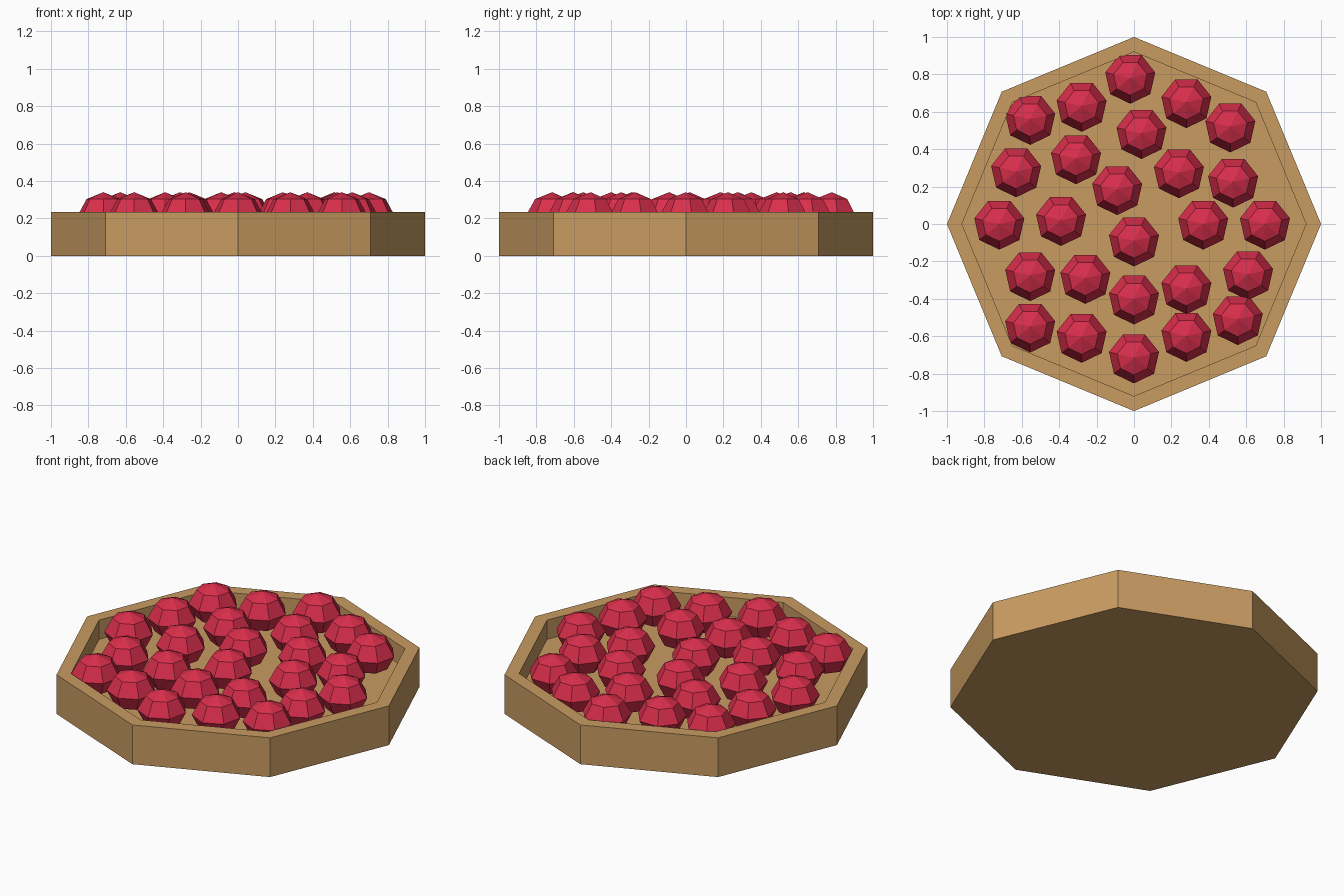
import bpy, bmesh, math

if "Cube" in bpy.data.objects:
    bpy.data.objects.remove(bpy.data.objects["Cube"])


def material(name, rgb):
    m = bpy.data.materials.new(name)
    m.diffuse_color = (*rgb, 1)
    m.use_nodes = True
    m.node_tree.nodes["Principled BSDF"].inputs["Base Color"].default_value = m.diffuse_color
    return m


def lathe(name, profile, sides, start, mat, loc=(0, 0, 0)):
    """Flat-shaded solid of revolution; profile runs bottom centre to top centre."""
    bm = bmesh.new()
    rings = []
    for r, z in profile:
        if r == 0:
            rings.append([bm.verts.new((0, 0, z))] * sides)
        else:
            rings.append([bm.verts.new((r * math.cos(start + 2 * math.pi * i / sides),
                                        r * math.sin(start + 2 * math.pi * i / sides), z))
                          for i in range(sides)])
    for a, b in zip(rings, rings[1:]):
        for i in range(sides):
            j = (i + 1) % sides
            bm.faces.new(list(dict.fromkeys((a[i], a[j], b[j], b[i]))))
    bmesh.ops.recalc_face_normals(bm, faces=bm.faces)
    me = bpy.data.meshes.new(name)
    bm.to_mesh(me)
    bm.free()
    me.materials.append(mat)
    ob = bpy.data.objects.new(name, me)
    ob.location = loc
    bpy.context.collection.objects.link(ob)
    return ob


tan = material("baked_tan", (0.58, 0.33, 0.12))
red = material("berry_red", (0.69, 0.027, 0.07))

# Octagonal crust with a raised rim and sunken floor
FLOOR = 0.12
lathe("crust", [(0, 0), (1, 0), (1, 0.235), (0.92, 0.235), (0.92, FLOOR), (0, FLOOR)],
      8, 0, tan)

# Seven-sided berries resting on the floor, one corner facing the front
berry_profile = [(0, 0.119), (0.097, 0.143), (0.137, 0.222), (0.092, 0.303), (0, 0.34)]
spots = [(-.02, .78), (-.28, .63), (.28, .65), (-.555, .56), (.515, .52), (.04, .485),
         (-.31, .35), (.24, .275), (-.63, .28), (.53, .225), (-.09, .185),
         (-.72, 0), (-.39, .02), (.37, 0), (.70, 0), (0, -.09),
         (-.555, -.275), (-.26, -.29), (.61, -.27), (.28, -.345), (0, -.40),
         (-.555, -.55), (-.28, -.605), (.555, -.51), (.28, -.60), (0, -.715)]
for n, (x, y) in enumerate(spots, 1):
    lathe(f"berry_{n:02d}", berry_profile, 7, -math.pi / 2, red, (x, y, 0))
